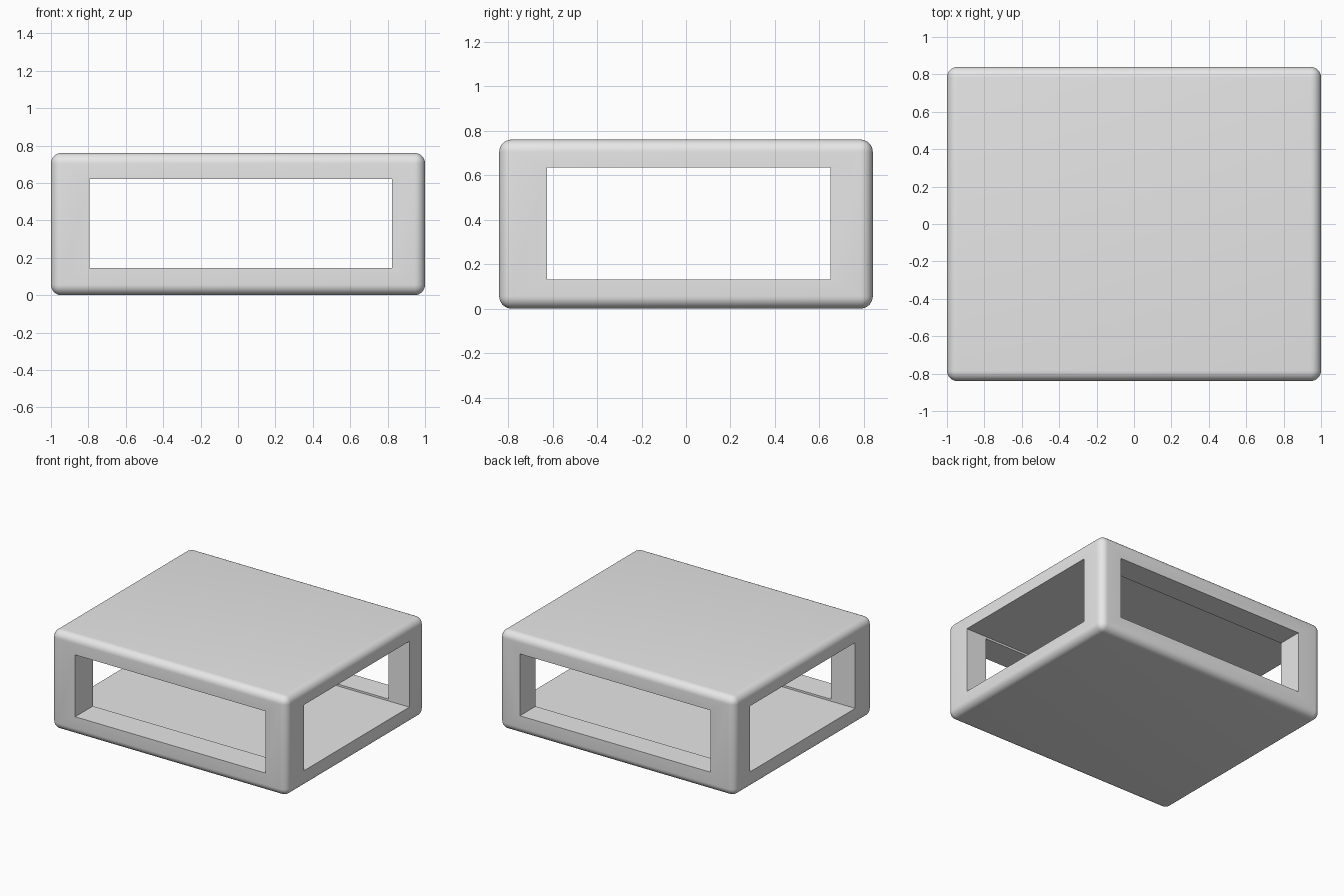
import bpy
import bmesh
import math
from mathutils import Matrix, Vector

default = bpy.data.objects.get("Cube")
if default:
    bpy.data.objects.remove(default, do_unlink=True)

grey = bpy.data.materials.new("light_grey")
grey.use_nodes = True
colour = (0.8, 0.8, 0.8, 1)
grey.diffuse_color = colour
grey.node_tree.nodes["Principled BSDF"].inputs["Base Color"].default_value = colour


def box(name, low, high):
    """Box spanning two opposite corners."""
    low, high = Vector(low), Vector(high)
    bm = bmesh.new()
    place = Matrix.Translation((low + high) / 2) @ Matrix.Diagonal((high - low).to_4d())
    bmesh.ops.create_cube(bm, size=1, matrix=place)
    mesh = bpy.data.meshes.new(name)
    bm.to_mesh(mesh)
    bm.free()
    mesh.materials.append(grey)
    obj = bpy.data.objects.new(name, mesh)
    bpy.context.collection.objects.link(obj)
    return obj


# Rounded outer body
body = box("rounded_frame", (-1, -0.84, 0), (1, 0.84, 0.76))
bevel = body.modifiers.new("rounded_edges", "BEVEL")
bevel.width = 0.056
bevel.segments = 8

# Two crossing tunnels, slightly different in height
tunnels = [
    box("front_tunnel_cutter", (-0.795, -1.2, 0.145), (0.823, 1.2, 0.62)),
    box("side_tunnel_cutter", (-1.4, -0.625, 0.13), (1.4, 0.65, 0.635)),
]
for cutter in tunnels:
    cut = body.modifiers.new(cutter.name, "BOOLEAN")
    cut.operation = "DIFFERENCE"
    cut.solver = "EXACT"
    cut.object = cutter
    cutter.hide_render = True
    cutter.hide_viewport = True
    cutter.display_type = "WIRE"

# Apply the cuts, then smooth only the rounded edges
bpy.context.view_layer.objects.active = body
body.select_set(True)
for modifier in list(body.modifiers):
    bpy.ops.object.modifier_apply(modifier=modifier.name)
for cutter in tunnels:
    bpy.data.objects.remove(cutter, do_unlink=True)
bpy.ops.object.shade_smooth_by_angle(angle=math.radians(30))
